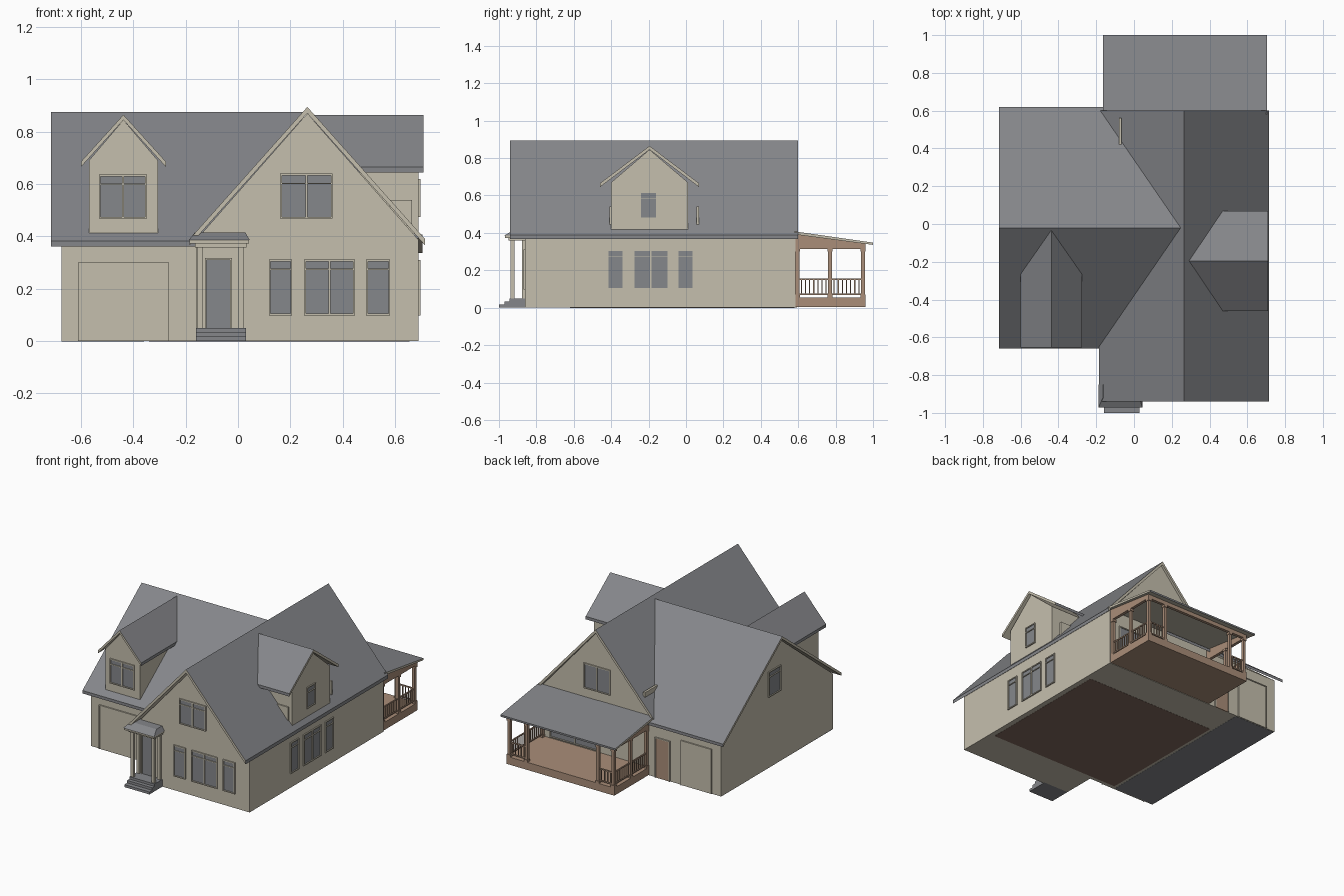
import bpy, bmesh
from mathutils import Vector

cube = bpy.data.objects.get("Cube")
if cube:
    bpy.data.objects.remove(cube, do_unlink=True)


def material(name, rgb):
    m = bpy.data.materials.new(name)
    m.use_nodes = True
    m.diffuse_color = (*rgb, 1)
    m.node_tree.nodes["Principled BSDF"].inputs["Base Color"].default_value = (*rgb, 1)
    return m


SIDING = material("beige siding", (0.56, 0.52, 0.42))
SLATE = material("slate grey", (0.235, 0.24, 0.255))
GLASS = material("window grey", (0.235, 0.245, 0.26))
TIMBER = material("brown timber", (0.40, 0.27, 0.19))
FLOOR = material("dark brown floor", (0.22, 0.14, 0.11))


def prism(name, pts, axis, a, b, mat, under=None):
    """Extrude a profile along x or y; 'under' colours the ends and undersides."""
    bm = bmesh.new()
    place = (lambda p: (a, p[0], p[1])) if axis == "x" else (lambda p: (p[0], a, p[1]))
    face = bm.faces.new([bm.verts.new(place(p)) for p in pts])
    ext = bmesh.ops.extrude_face_region(bm, geom=[face])
    step = Vector((b - a, 0, 0)) if axis == "x" else Vector((0, b - a, 0))
    bmesh.ops.translate(bm, vec=step, verts=[v for v in ext["geom"] if isinstance(v, bmesh.types.BMVert)])
    bmesh.ops.recalc_face_normals(bm, faces=bm.faces)
    if under:
        k = 0 if axis == "x" else 1
        for f in bm.faces:
            f.material_index = int(abs(f.normal[k]) > 0.9 or f.normal.z < -0.1)
    me = bpy.data.meshes.new(name)
    bm.to_mesh(me)
    bm.free()
    me.materials.append(mat)
    if under:
        me.materials.append(under)
    ob = bpy.data.objects.new(name, me)
    bpy.context.collection.objects.link(ob)
    return ob


def box(name, x0, x1, y0, y1, z0, z1, mat):
    return prism(name, [(x0, z0), (x1, z0), (x1, z1), (x0, z1)], "y", y0, y1, mat)


def plate(name, axis, pos, out, u0, u1, z0, z1, t, mat):
    """Thin panel on a wall whose normal is along axis, facing direction out."""
    a, b = sorted((pos - out * 0.004, pos + out * t))
    if axis == "y":
        return box(name, u0, u1, a, b, z0, z1, mat)
    return box(name, a, b, u0, u1, z0, z1, mat)


def window(name, axis, pos, out, u0, u1, z0, z1, panes=1, bar=True):
    e = 0.007
    plate(name + "_glass", axis, pos, out, u0, u1, z0, z1, 0.002, GLASS)
    strips = [(u0 - e, u1 + e, z1, z1 + e), (u0 - e, u1 + e, z0 - e, z0),
              (u0 - e, u0, z0, z1), (u1, u1 + e, z0, z1)]
    if bar:
        strips.append((u0, u1, z1 - 0.033, z1 - 0.028))
    for i in range(1, panes):
        c = u0 + (u1 - u0) * i / panes
        strips.append((c - 0.004, c + 0.004, z0, z1))
    for i, s in enumerate(strips):
        plate(f"{name}_frame_{i}", axis, pos, out, *s, 0.008, SIDING)


def door_panel(name, axis, pos, out, u0, u1, z1, mat):
    plate(name, axis, pos, out, u0, u1, 0, z1, 0.004, mat)
    for i, s in enumerate([(u0 - 0.006, u0, 0, z1), (u1, u1 + 0.006, 0, z1), (u0 - 0.006, u1 + 0.006, z1, z1 + 0.006)]):
        plate(f"{name}_casing_{i}", axis, pos, out, *s, 0.009, SIDING)


def gable_roof(name, axis, c, top, half, eave, a, b, t=0.024):
    pts = [(c - half, eave), (c, top), (c + half, eave),
           (c + half, eave - t), (c, top - t), (c - half, eave - t)]
    prism(name, pts, axis, a, b, SLATE, SIDING)


def gable_body(name, axis, c, top, half, base, shoulder, a, b):
    pts = [(c - half, base), (c + half, base), (c + half, shoulder), (c, top), (c - half, shoulder)]
    prism(name, pts, axis, a, b, SIDING)


# Main wings
gable_body("east_wing_walls", "y", 0.265, 0.87, 0.425, 0, 0.387, -0.86, 0.585)
gable_roof("east_wing_roof", "y", 0.265, 0.895, 0.45, 0.39, -0.94, 0.6)
gable_body("west_wing_walls", "x", -0.02, 0.855, 0.605, 0, 0.377, -0.675, 0.24)
gable_roof("west_wing_roof", "x", -0.02, 0.875, 0.64, 0.382, -0.715, 0.25, 0.02)

# Dormers
gable_body("front_dormer_walls", "y", -0.438, 0.845, 0.132, 0.40, 0.69, -0.62, -0.06)
gable_roof("front_dormer_roof", "y", -0.438, 0.865, 0.163, 0.685, -0.655, -0.035, 0.02)
gable_body("side_dormer_walls", "x", -0.195, 0.845, 0.205, 0.41, 0.67, 0.35, 0.69)
gable_roof("side_dormer_roof", "x", -0.195, 0.865, 0.265, 0.665, 0.29, 0.71, 0.02)
plate("side_dormer_front_panel", "y", -0.40, -1, 0.58, 0.665, 0.44, 0.54, 0.009, SIDING)
box("side_dormer_back_panel", 0.58, 0.665, 0.055, 0.07, 0.44, 0.54, SIDING)
box("roof_panel", -0.08, -0.065, 0.42, 0.56, 0.44, 0.54, SIDING)

# Front windows and garage door
for i, (u0, u1, n) in enumerate([(0.125, 0.2, 1), (0.26, 0.44, 2), (0.497, 0.575, 1)]):
    window(f"front_window_{i}", "y", -0.86, -1, u0, u1, 0.105, 0.305, n)
window("front_gable_window", "y", -0.86, -1, 0.168, 0.355, 0.475, 0.633, 2)
window("front_dormer_window", "y", -0.62, -1, -0.525, -0.355, 0.475, 0.63, 2)
door_panel("garage_door", "y", -0.625, -1, -0.605, -0.27, 0.295, SIDING)

# Side windows
for i, (u0, u1, n) in enumerate([(-0.415, -0.34, 1), (-0.275, -0.1, 2), (-0.04, 0.035, 1)]):
    window(f"side_window_{i}", "x", 0.69, 1, u0, u1, 0.105, 0.303, n)
window("side_dormer_window", "x", 0.69, 1, -0.24, -0.16, 0.482, 0.613)
window("west_gable_window", "x", -0.675, -1, -0.05, 0.07, 0.49, 0.65)

# Back openings
window("back_gable_window", "y", 0.585, 1, 0.168, 0.355, 0.475, 0.633, 2, False)
window("patio_door", "y", 0.585, 1, 0.25, 0.61, 0.07, 0.29, 2, False)
door_panel("back_garage_door", "y", 0.585, 1, -0.6, -0.38, 0.30, SIDING)
door_panel("back_door", "y", 0.585, 1, -0.285, -0.185, 0.27, TIMBER)

# Front entry: steps, door, columns and hipped canopy
for i, (y0, z1) in enumerate([(-1.0, 0.017), (-0.97, 0.034), (-0.945, 0.05)]):
    box(f"entry_step_{i}", -0.16, 0.03, y0, -0.85, 0 if i == 0 else z1 - 0.017, z1, SLATE)
window("front_door", "y", -0.86, -1, -0.12, -0.03, 0.05, 0.31, 1, False)
for i, x in enumerate((-0.146, 0.012)):
    for j, y in enumerate((-0.927, -0.866)):
        box(f"entry_column_{i}_{j}", x - 0.01, x + 0.01, y - 0.01, y + 0.01, 0.05, 0.365, SIDING)
box("entry_beam", -0.165, 0.033, -0.95, -0.85, 0.358, 0.375, SIDING)
box("entry_cornice", -0.185, 0.042, -0.968, -0.85, 0.373, 0.388, SIDING)
canopy = box("entry_canopy", -0.188, 0.045, -0.972, -0.85, 0.386, 0.415, SLATE)
for v in canopy.data.vertices:
    if v.co.z > 0.4:
        v.co.x = -0.165 if v.co.x < -0.07 else 0.028
        v.co.y = max(v.co.y, -0.92)

# Back porch: deck, roof and side gables
X0, X1, Y0, Y1 = -0.13, 0.685, 0.58, 0.96
box("porch_deck", X0, X1, Y0, Y1, 0.003, 0.055, TIMBER)
prism("porch_roof", [(0.58, 0.408), (1.0, 0.348), (1.0, 0.336), (0.58, 0.392)], "x", -0.165, 0.705, SLATE, SIDING)
for i, x in enumerate((X0, X1 - 0.02)):
    prism(f"porch_side_beam_{i}", [(Y0, 0.315), (Y1, 0.315), (Y1, 0.342), (Y0, 0.393)], "x", x, x + 0.02, TIMBER)
box("porch_back_beam", X0, X1, Y1 - 0.02, Y1, 0.315, 0.342, TIMBER)


def post(x, y):
    box("porch_post", x - 0.01, x + 0.01, y - 0.01, y + 0.01, 0.05, 0.32, TIMBER)
    for z in (0.055, 0.3):
        box("porch_post_collar", x - 0.014, x + 0.014, y - 0.014, y + 0.014, z, z + 0.015, TIMBER)


def railing(x0, y0, x1, y1):
    """Top and bottom rails with evenly spaced balusters between two points."""
    for z in (0.068, 0.148):
        box("porch_rail", x0 - 0.004, x1 + 0.004, y0 - 0.004, y1 + 0.004, z, z + 0.008, TIMBER)
    n = max(2, round((x1 - x0 + y1 - y0) / 0.022))
    for i in range(1, n):
        x, y = x0 + (x1 - x0) * i / n, y0 + (y1 - y0) * i / n
        box("porch_baluster", x - 0.003, x + 0.003, y - 0.003, y + 0.003, 0.07, 0.15, TIMBER)


left, right, near, mid, far = X0 + 0.014, X1 - 0.014, 0.596, 0.77, 0.946
for x in (left, right):
    for y in (near, mid, far):
        post(x, y)
    railing(x, near, x, mid)
    railing(x, mid, x, far)
for x0, x1 in ((left, 0.0), (0.54, right)):
    post(x1 if x0 == left else x0, far)
    railing(x0, far, x1, far)

# Floors seen from beneath
box("house_floor", -0.34, 0.655, -0.6, 0.35, -0.001, 0.004, FLOOR)
box("garage_floor", -0.675, -0.36, -0.62, 0.58, -0.001, 0.004, SLATE)
